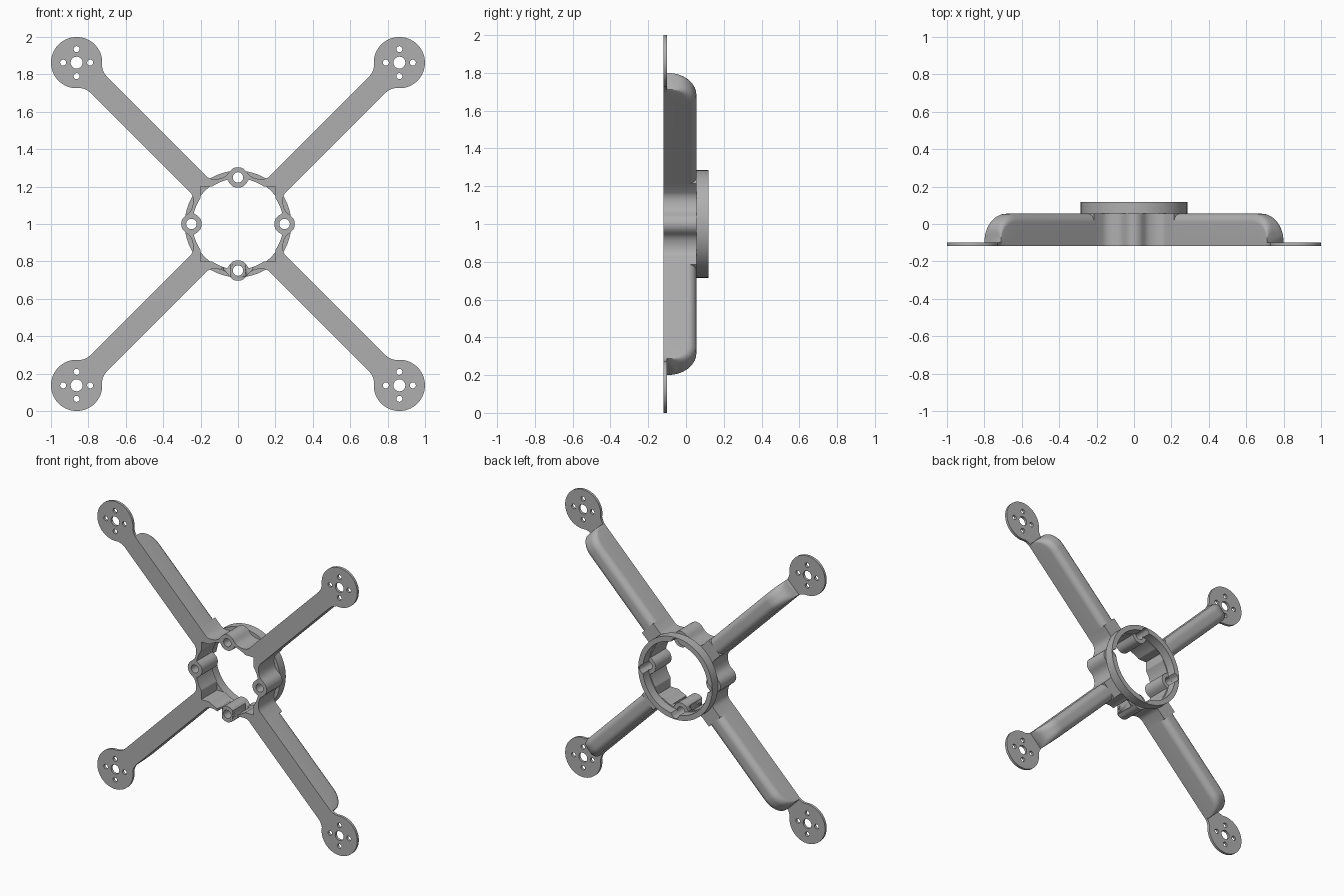
import bpy, bmesh
from math import sin, cos, pi, sqrt, hypot
from mathutils import Matrix, Vector

cube = bpy.data.objects.get("Cube")
if cube:
    bpy.data.objects.remove(cube, do_unlink=True)

FRONT, BACK, RIM = -0.118, 0.055, 0.118   # depth levels along y
PLATE_BACK = -0.1
BOSS_D, BOSS_R, HOLE_R = 0.249, 0.055, 0.028
HALF_W = 0.0615
ARM_START, ARM_END, PAD_D, PAD_R = 0.36, 1.069, 1.22, 0.137

grey = bpy.data.materials.new("mid_grey")
grey.use_nodes = True
grey.diffuse_color = (0.43, 0.43, 0.43, 1)
grey.node_tree.nodes["Principled BSDF"].inputs["Base Color"].default_value = grey.diffuse_color


def turn(pts, a):
    return [(x * cos(a) - y * sin(a), x * sin(a) + y * cos(a)) for x, y in pts]


def circle(r, cx=0, cy=0, n=32):
    return [(cx + r * cos(2 * pi * i / n), cy + r * sin(2 * pi * i / n)) for i in range(n)]


def polar(radius, n=240):
    return [(radius(2 * pi * i / n) * cos(2 * pi * i / n),
             radius(2 * pi * i / n) * sin(2 * pi * i / n)) for i in range(n)]


def finish(name, bm):
    bmesh.ops.remove_doubles(bm, verts=bm.verts, dist=0.0001)
    bmesh.ops.recalc_face_normals(bm, faces=bm.faces)
    mesh = bpy.data.meshes.new(name)
    bm.to_mesh(mesh)
    bm.free()
    mesh.materials.clear()
    mesh.materials.append(grey)
    mesh.shade_smooth()
    mesh.set_sharp_from_angle(angle=0.6)
    obj = bpy.data.objects.new(name, mesh)
    bpy.context.collection.objects.link(obj)
    return obj


def plate(name, loops, y0, y1):
    """Flat outline with holes, extruded from y0 to y1."""
    cu = bpy.data.curves.new(name + "_outline", "CURVE")
    cu.dimensions, cu.fill_mode, cu.extrude = "2D", "BOTH", (y1 - y0) / 2
    for pts in loops:
        sp = cu.splines.new("POLY")
        sp.points.add(len(pts) - 1)
        for p, (x, y) in zip(sp.points, pts):
            p.co = (x, y, 0, 1)
        sp.use_cyclic_u = True
    tmp = bpy.data.objects.new(name + "_outline", cu)
    bpy.context.collection.objects.link(tmp)
    bpy.context.view_layer.update()
    mesh = bpy.data.meshes.new_from_object(tmp.evaluated_get(bpy.context.evaluated_depsgraph_get()))
    bm = bmesh.new()
    bm.from_mesh(mesh)
    bm.transform(Matrix.Translation((0, (y0 + y1) / 2, 1)) @ Matrix.Rotation(pi / 2, 4, "X"))
    bpy.data.objects.remove(tmp, do_unlink=True)
    bpy.data.meshes.remove(mesh)
    return finish(name, bm)


def from_boss(a):
    """Angle measured from the nearest of the four bosses."""
    return (a + pi / 4) % (pi / 2) - pi / 4


def hub_inside(a):
    # round bore with square pockets at the arm roots and bosses bulging in
    t = from_boss(a)
    r = max(0.243, 0.2 / cos(t))
    s = BOSS_D * sin(t)
    if abs(s) < BOSS_R:
        r = min(r, BOSS_D * cos(t) - sqrt(BOSS_R ** 2 - s * s))
    return r


def ring_inside(a):
    # round bore, scalloped where the boss holes pass
    t = from_boss(a)
    s = BOSS_D * sin(t)
    r = 0.25
    if abs(s) < HOLE_R:
        r = max(r, BOSS_D * cos(t) + sqrt(HOLE_R ** 2 - s * s))
    return r


# Hub: one eighth of the outline, mirrored and repeated
eighth = [(0.304, 0), (0.301, 0.017), (0.293, 0.033), (0.28, 0.046), (0.265, 0.057),
          (0.253, 0.07), (0.245, 0.088), (0.24, 0.11), (0.239, 0.13), (0.243, 0.15),
          (0.253, 0.167), (0.301, 0.214)]
quarter = eighth + [(y, x) for x, y in reversed(eighth[1:])]
outline = [p for k in range(4) for p in turn(quarter, k * pi / 2)]
boss_holes = [turn(circle(HOLE_R, BOSS_D), k * pi / 2) for k in range(4)]
hub = plate("hub", [outline, polar(hub_inside)] + boss_holes, FRONT, BACK)

# Notches on both sides of the bottom boss
for side in (-1, 1):
    bm = bmesh.new()
    bmesh.ops.create_cube(bm, size=1, matrix=Matrix.Translation((side * 0.06, -0.09, 0.74))
                          @ Matrix.Diagonal((0.036, 0.22, 0.13, 1)))
    cutter = finish("notch_cutter", bm)
    mod = hub.modifiers.new("notch", "BOOLEAN")
    mod.operation, mod.solver, mod.object = "DIFFERENCE", "EXACT", cutter
    cutter.hide_render = True
    cutter.hide_set(True)

# Raised ring on the back
plate("back_ring", [circle(0.285, n=96), polar(ring_inside)], BACK, RIM)


def arm(name, a):
    """Solid arm with rounded back edges and a curved-down outer end."""
    bm = bmesh.new()
    r, length, drop, steps = 0.045, 0.12, 0.105, 10
    stations = [(ARM_START, BACK)]
    for i in range(steps + 1):
        t = i / steps * pi / 2
        stations.append((ARM_END - length * (1 - sin(t)), BACK - drop * (1 - cos(t))))
    rows = []
    for u, top in stations:
        arc = [(HALF_W - r + r * cos(i * pi / 16), top - r + r * sin(i * pi / 16)) for i in range(9)]
        half = [(HALF_W, FRONT)] + arc
        section = half + [(-v, y) for v, y in reversed(half)]
        row = []
        for v, y in section:
            x, z = turn([(u, v)], a)[0]
            row.append(bm.verts.new((x, y, z + 1)))
        rows.append(row)
    n = len(rows[0])
    for p, q in zip(rows, rows[1:]):
        for i in range(n):
            j = (i + 1) % n
            bm.faces.new((p[i], p[j], q[j], q[i]))
    bm.faces.new(rows[0])
    bm.faces.new(rows[-1])
    return finish(name, bm)


# Motor pad outline: round disc with a filleted neck
neck = [(1.03, HALF_W), (1.055, HALF_W), (1.072, 0.064), (1.088, 0.069)]
sweep = 0.8 * pi
disc = [(PAD_D + PAD_R * cos(sweep * (1 - i / 24)), PAD_R * sin(sweep * (1 - i / 24))) for i in range(49)]
pad = neck + disc + [(x, -y) for x, y in reversed(neck)]
pad_holes = [circle(0.032, PAD_D)]
for k in range(4):
    t = pi / 4 + k * pi / 2
    pad_holes.append(circle(0.016, PAD_D + 0.072 * cos(t), 0.072 * sin(t), 20))

# Four arms with their pads
for k, place in enumerate(("upper_left", "upper_right", "lower_right", "lower_left")):
    a = pi / 4 + k * pi / 2
    arm(place + "_arm", a)
    plate(place + "_motor_pad", [turn(l, a) for l in [pad] + pad_holes], FRONT, PLATE_BACK)
